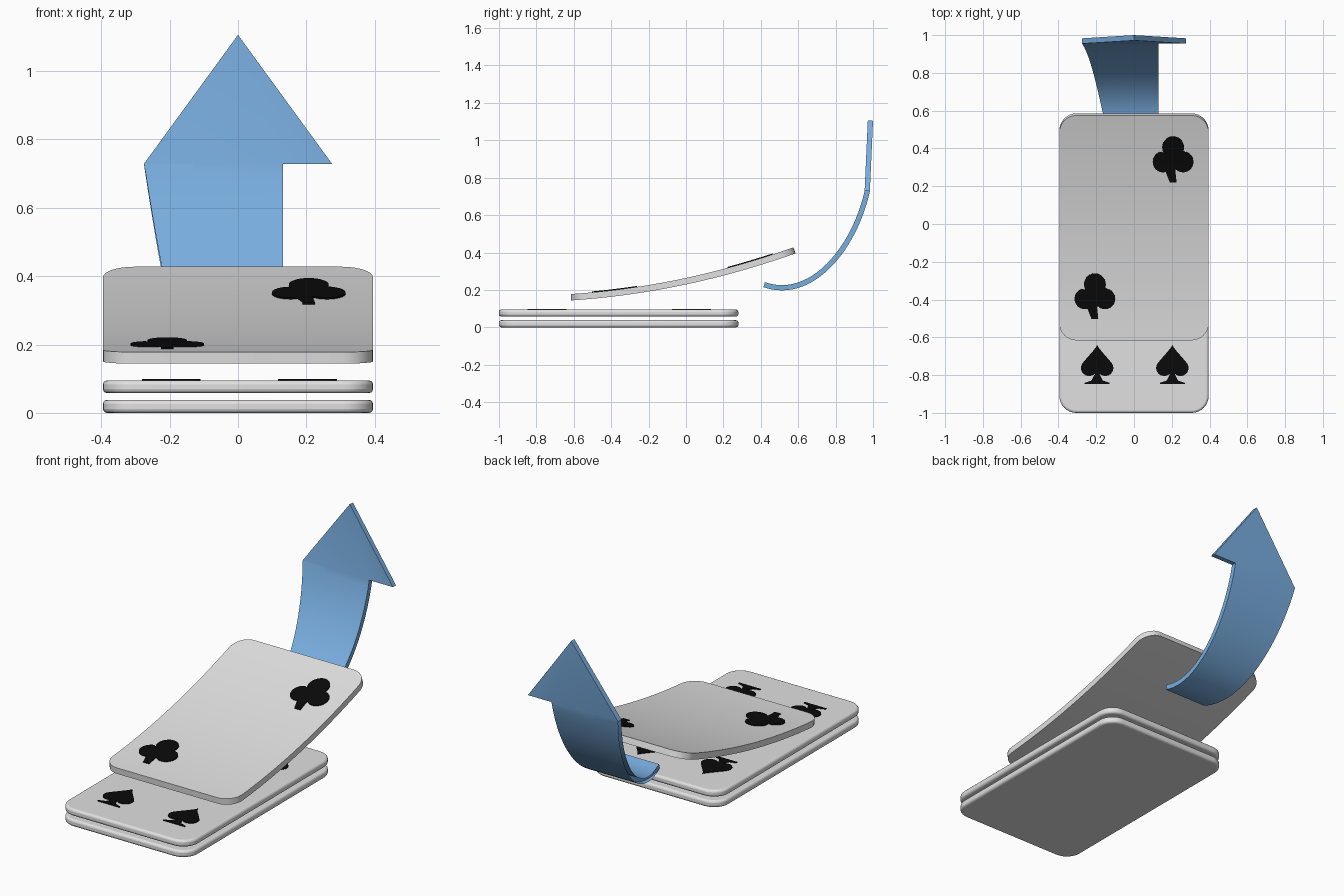
import bpy, bmesh, math
from mathutils import Vector
from mathutils.geometry import interpolate_bezier

if "Cube" in bpy.data.objects:
    bpy.data.objects.remove(bpy.data.objects["Cube"])


def material(name, rgb):
    m = bpy.data.materials.new(name)
    m.diffuse_color = (*rgb, 1)
    m.use_nodes = True
    m.node_tree.nodes["Principled BSDF"].inputs["Base Color"].default_value = m.diffuse_color
    return m


WHITE = material("card white", (0.75, 0.75, 0.75))
BLACK = material("suit black", (0.003, 0.003, 0.003))
BLUE = material("arrow blue", (0.19, 0.42, 0.74))


def plate(name, outline, h0, h1, mat, warp=None, cuts=(), bevel=0):
    """Flat outline, sliced across y, thickened from h0 to h1, then warped."""
    bm = bmesh.new()
    bm.faces.new([bm.verts.new((x, y, h0)) for x, y in outline])
    if cuts:
        bmesh.ops.triangulate(bm, faces=bm.faces[:])
    for c in cuts:
        bmesh.ops.bisect_plane(bm, geom=bm.verts[:] + bm.edges[:] + bm.faces[:],
                               dist=1e-5, plane_co=(0, c, 0), plane_no=(0, 1, 0))
    ext = bmesh.ops.extrude_face_region(bm, geom=bm.faces[:], use_keep_orig=True)
    top = [v for v in ext["geom"] if isinstance(v, bmesh.types.BMVert)]
    bmesh.ops.translate(bm, verts=top, vec=(0, 0, h1 - h0))
    if warp:
        for v in bm.verts:
            v.co = warp(*v.co)
    bmesh.ops.recalc_face_normals(bm, faces=bm.faces[:])
    me = bpy.data.meshes.new(name)
    bm.to_mesh(me)
    bm.free()
    me.materials.append(mat)
    ob = bpy.data.objects.new(name, me)
    bpy.context.collection.objects.link(ob)
    if bevel:
        mod = ob.modifiers.new("soft edge", "BEVEL")
        mod.width, mod.segments, mod.limit_method = bevel, 3, "ANGLE"
    bpy.ops.object.select_all(action="DESELECT")
    ob.select_set(True)
    bpy.context.view_layer.objects.active = ob
    bpy.ops.object.shade_smooth_by_angle(angle=math.radians(35))
    return ob


def arc(cx, cy, r, a0, a1, n=8):
    angles = [math.radians(a0 + (a1 - a0) * i / n) for i in range(n + 1)]
    return [(cx + r * math.cos(a), cy + r * math.sin(a)) for a in angles]


def card_outline(w, y0, y1, r=0.09):
    return (arc(w - r, y0 + r, r, -90, 0) + arc(w - r, y1 - r, r, 0, 90)
            + arc(-w + r, y1 - r, r, 90, 180) + arc(-w + r, y0 + r, r, 180, 270))


def mirrored(half):
    """Close a right-hand half outline (bottom to top) with its mirror image."""
    return half + [(-x, y) for x, y in reversed(half) if x > 1e-6]


def moved(points, dx, dy):
    return [(x + dx, y + dy) for x, y in points]


# Suit outlines, centred on their own origin
CLUB = mirrored([(0.018, -0.122), (0.012, -0.06)]
                + arc(0.053, -0.014, 0.055, -135, 75, 14)
                + arc(0, 0.063, 0.058, -30, 90, 9))
SPADE = mirrored([(0.066, -0.104), (0.066, -0.097), (0.03, -0.085), (0.012, -0.05)]
                 + arc(0.043, -0.018, 0.043, -130, 35, 10)
                 + [(0.055, 0.034), (0.025, 0.068), (0.008, 0.09), (0, 0.104)])

# Two flat cards in the stack
card = card_outline(0.395, -1.0, 0.28)
plate("bottom_card", card, 0.0, 0.038, WHITE, bevel=0.012)
plate("middle_card", card, 0.058, 0.095, WHITE, bevel=0.012)
for row, y in (("front", -0.744), ("back", 0.03)):
    for side, x in (("left", -0.195), ("right", 0.203)):
        plate(f"spade_{row}_{side}", moved(SPADE, x, y), 0.094, 0.099, BLACK)


# Lifted card that curls upward toward the back
def curl(x, y, h):
    u = y + 0.615
    slope = math.atan(0.065 + 0.242 * u)
    return Vector((x, y - h * math.sin(slope),
                   0.161 + 0.065 * u + 0.121 * u * u + h * math.cos(slope)))


slices = [-0.615 + 1.195 * i / 24 for i in range(1, 24)]
plate("lifted_card", card_outline(0.395, -0.615, 0.58), -0.017, 0.017, WHITE, curl, slices)
for side, x, y in (("right", 0.207, 0.348), ("left", -0.207, -0.38)):
    plate(f"club_{side}", moved(CLUB, x, y), 0.016, 0.022, BLACK, curl, slices)

# Curved arrow: bent shaft along a bezier, then a straight flat head
N = 24
path = interpolate_bezier(Vector((0, 0.418, 0.228)), Vector((0, 0.67, 0.14)),
                          Vector((0, 0.90, 0.42)), Vector((0, 0.969, 0.728)), N + 1)
path.append(Vector((0, 0.986, 1.105)))


def along(x, s, h):
    i = min(int(s + 1e-4), N)
    p = path[i].lerp(path[i + 1], s - i)
    k = min(max(round(s), 0), N + 1)
    t = (path[min(k + 1, N + 1)] - path[max(k - 1, 0)]).normalized()
    if k >= N:
        t = (path[N + 1] - path[N]).normalized()
    return p + Vector((x, -h * t.z, h * t.y))


arrow = mirrored([(0.131, 0), (0.131, N), (0.275, N), (0, N + 1)])
plate("lift_arrow", arrow, -0.014, 0.014, BLUE, along, range(1, N + 1))
